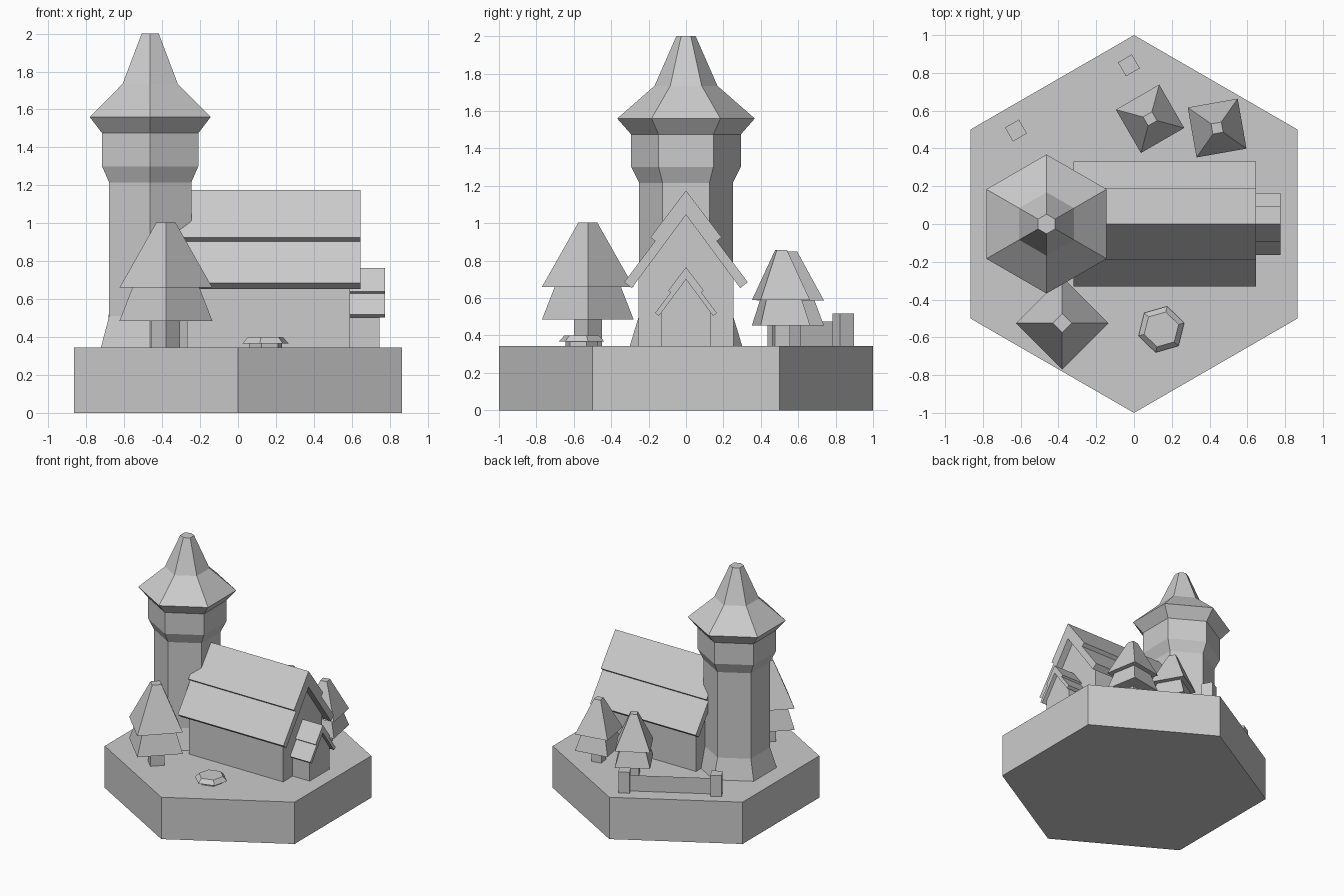
import bpy, bmesh
from math import radians, sin, cos, pi

if "Cube" in bpy.data.objects:
    bpy.data.objects.remove(bpy.data.objects["Cube"])

GROUND = 0.345


def finish(bm, name):
    bmesh.ops.recalc_face_normals(bm, faces=bm.faces)
    mesh = bpy.data.meshes.new(name)
    bm.to_mesh(mesh)
    bm.free()
    obj = bpy.data.objects.new(name, mesh)
    bpy.context.collection.objects.link(obj)
    return obj


def lathe(name, profile, sides, x=0, y=0, turn=0):
    """Faceted solid from (radius, z) pairs, capped at both ends."""
    bm = bmesh.new()
    rings = []
    for r, z in profile:
        angles = [radians(turn) + 2 * pi * i / sides for i in range(sides)]
        rings.append([bm.verts.new((x + r * cos(a), y + r * sin(a), z)) for a in angles])
    for low, high in zip(rings, rings[1:]):
        for i in range(sides):
            j = (i + 1) % sides
            bm.faces.new((low[i], low[j], high[j], high[i]))
    bm.faces.new(rings[0][::-1])
    bm.faces.new(rings[-1])
    return finish(bm, name)


def extrude_x(name, outline, x0, x1):
    """Solid from a closed (y, z) outline swept along x."""
    bm = bmesh.new()
    face = bm.faces.new([bm.verts.new((x0, y, z)) for y, z in outline])
    result = bmesh.ops.extrude_face_region(bm, geom=[face])
    moved = [v for v in result["geom"] if isinstance(v, bmesh.types.BMVert)]
    bmesh.ops.translate(bm, verts=moved, vec=(x1 - x0, 0, 0))
    return finish(bm, name)


def house(name, x0, wall_x1, roof_x0, roof_x1, half, ridge, s):
    """Gabled walls under a two-layer stepped roof; s scales the roof section."""
    inner = ridge - 0.13 * s
    eave = inner - half * 1.35
    extrude_x(name + "_walls", [(-half, GROUND), (half, GROUND), (half, eave),
                                (0, inner), (-half, eave)], x0, wall_x1)
    right = [(0.19, -0.25), (0.165, -0.27), (0.33, -0.49), (0.29, -0.522)]
    section = [(0, 0)] + right + [(0, -0.13)] + [(-y, z) for y, z in reversed(right)]
    extrude_x(name + "_roof", [(y * s, ridge + z * s) for y, z in section], roof_x0, roof_x1)


def tree(name, x, y, s, turn):
    parts = {"trunk": [(0.075, 0), (0.075, 0.15)],
             "lower_tier": [(0.245, 0.14), (0.175, 0.32)],
             "upper_tier": [(0.245, 0.315), (0.05, 0.66)]}
    for part, profile in parts.items():
        lathe(f"{name}_{part}", [(r * s, GROUND + z * s) for r, z in profile], 4, x, y, turn)


# Hexagonal ground tile
lathe("base", [(1, 0), (1, GROUND)], 6, turn=30)

# Tower and its flared roof
TX = -0.463
lathe("tower", [(0.30, GROUND), (0.25, 0.51), (0.25, 1.215), (0.293, 1.30), (0.293, 1.475)],
      6, TX, 0, 30)
lathe("tower_roof", [(0.293, 1.475), (0.368, 1.56), (0.168, 1.735), (0.052, 2.0)], 6, TX, 0, 30)

# Hall and its small porch
house("hall", -0.27, 0.59, -0.32, 0.645, 0.255, 1.175, 1.0)
house("porch", 0.59, 0.745, 0.59, 0.775, 0.13, 0.765, 0.5)

# Trees
tree("front_tree", -0.38, -0.525, 1.0, 0)
tree("back_tree", 0.085, 0.557, 0.765, -15)
tree("side_tree", 0.44, 0.508, 0.775, 55)

# Low fence: two posts and a thin panel
posts = [(-0.625, 0.495), (-0.027, 0.84)]
for i, (px, py) in enumerate(posts):
    lathe(f"fence_post_{i + 1}", [(0.06, GROUND), (0.06, 0.518)], 4, px, py, 75)
bm = bmesh.new()
(ax, ay), (bx, by) = posts
bm.faces.new([bm.verts.new(p) for p in ((ax, ay, GROUND), (bx, by, GROUND),
                                        (bx, by, 0.475), (ax, ay, 0.475))])
finish(bm, "fence_panel")

# Stone well with a sloped rim
lathe("well", [(0.09, GROUND), (0.09, 0.367), (0.126, 0.367), (0.095, 0.4)], 6, 0.145, -0.558, 16)
